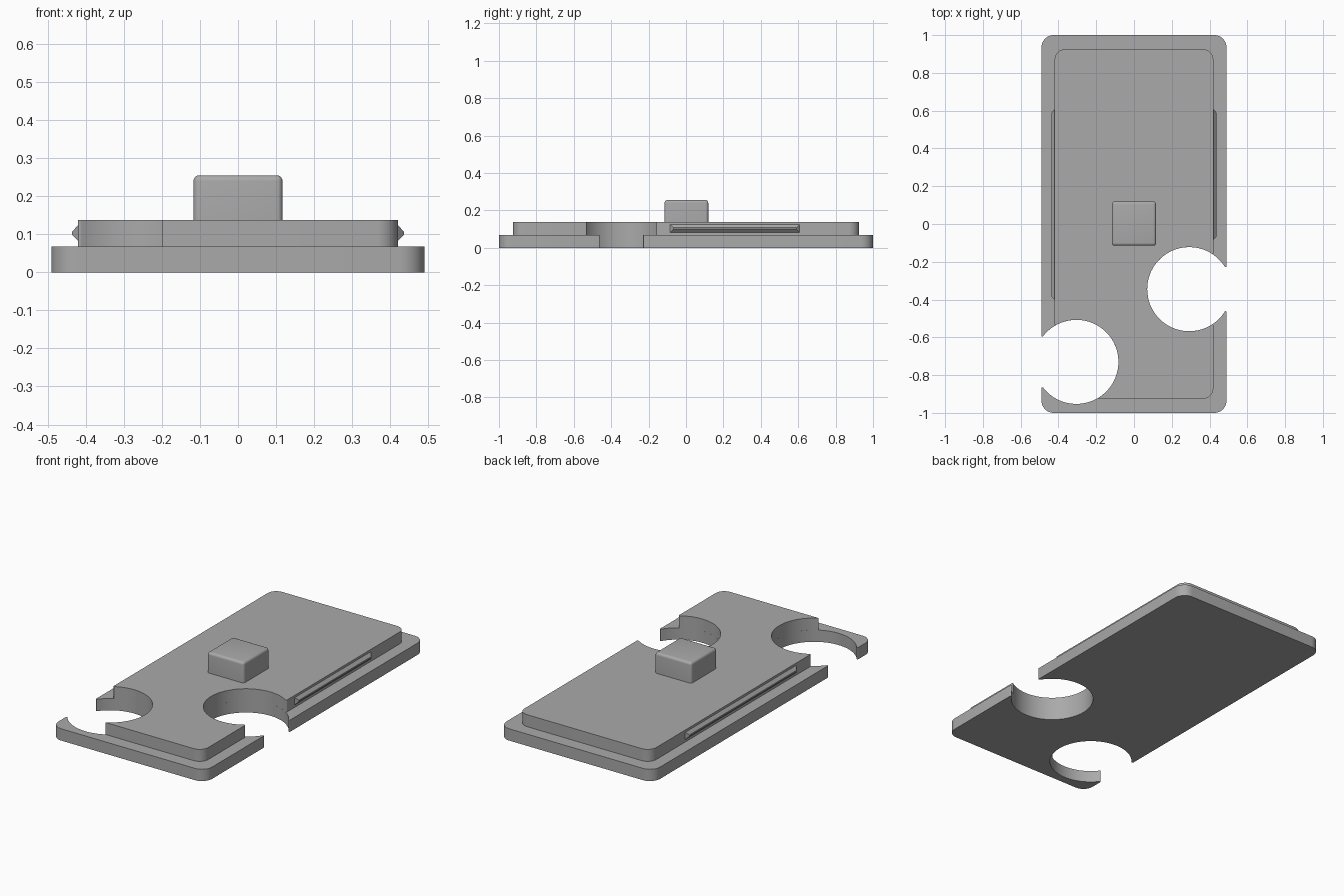
import bpy
import bmesh
from math import sin, cos, pi, sqrt, atan2, radians

cube = bpy.data.objects.get("Cube")
if cube:
    bpy.data.objects.remove(cube, do_unlink=True)

# One plain grey for every part
grey = bpy.data.materials.new("mid_grey")
grey.use_nodes = True
colour = (0.4, 0.4, 0.4, 1)
grey.diffuse_color = colour
grey.node_tree.nodes["Principled BSDF"].inputs["Base Color"].default_value = colour

HOLE_R = 0.2225
TIP_R = 0.005
# Side notches: centre x, centre y, side they open to
NOTCHES = [(0.2925, -0.345, 1), (-0.305, -0.73, -1)]


def activate(obj):
    bpy.ops.object.select_all(action='DESELECT')
    obj.select_set(True)
    bpy.context.view_layer.objects.active = obj


def make_object(name, bm):
    bmesh.ops.recalc_face_normals(bm, faces=bm.faces)
    mesh = bpy.data.meshes.new(name)
    bm.to_mesh(mesh)
    bm.free()
    mesh.materials.append(grey)
    obj = bpy.data.objects.new(name, mesh)
    bpy.context.collection.objects.link(obj)
    return obj


def prism(name, points, z0, z1):
    bm = bmesh.new()
    face = bm.faces.new([bm.verts.new((x, y, z0)) for x, y in points])
    top = bmesh.ops.extrude_face_region(bm, geom=[face])["geom"]
    bmesh.ops.translate(bm, vec=(0, 0, z1 - z0),
                        verts=[v for v in top if isinstance(v, bmesh.types.BMVert)])
    return make_object(name, bm)


def arc(cx, cy, r, a0, a1, n):
    return [(cx + r * cos(a0 + (a1 - a0) * i / n),
             cy + r * sin(a0 + (a1 - a0) * i / n)) for i in range(n + 1)]


def rounded_rect(hx, hy, r):
    points = []
    for k, (sx, sy) in enumerate([(1, 1), (-1, 1), (-1, -1), (1, -1)]):
        points += arc(sx * (hx - r), sy * (hy - r), r, k * pi / 2, (k + 1) * pi / 2, 12)
    return points


def notch_outline(cx, cy, side, wall):
    """Round hole opening through the wall, with small rounded tips."""
    fx = wall - TIP_R - abs(cx)
    fy = sqrt((HOLE_R + TIP_R) ** 2 - fx ** 2)
    a = atan2(fy, fx)
    tip = arc(fx, fy, TIP_R, 0, a - pi, 6)
    out = wall + 0.2 - abs(cx)
    points = [(out, fy)] + tip + arc(0, 0, HOLE_R, a, 2 * pi - a, 80)[1:-1]
    points += [(x, -y) for x, y in reversed(tip)] + [(out, -fy)]
    return [(cx + side * x, cy + y) for x, y in points]


def plate(name, hx, hy, r, z0, z1):
    obj = prism(name, rounded_rect(hx, hy, r), z0, z1)
    for cx, cy, side in NOTCHES:
        cutter = prism("notch_cutter", notch_outline(cx, cy, side, hx), z0 - 0.1, z1 + 0.1)
        cutter.hide_render = True
        mod = obj.modifiers.new("notch", 'BOOLEAN')
        mod.operation = 'DIFFERENCE'
        mod.solver = 'EXACT'
        mod.object = cutter
        activate(obj)
        bpy.ops.object.modifier_apply(modifier=mod.name)
        bpy.data.objects.remove(cutter, do_unlink=True)
    activate(obj)
    bpy.ops.object.shade_smooth_by_angle(angle=radians(30))
    return obj


# Stepped plates
plate("base_plate", 0.49, 1.0, 0.065, 0, 0.068)
plate("upper_plate", 0.42, 0.925, 0.055, 0.068, 0.137)

# Raised block with softened top and corners
bm = bmesh.new()
bmesh.ops.create_cube(bm, size=1)
bmesh.ops.scale(bm, vec=(0.234, 0.234, 0.12), verts=bm.verts)
bmesh.ops.translate(bm, vec=(0, 0.002, 0.195), verts=bm.verts)
soft = [e for e in bm.edges if max(v.co.z for v in e.verts) > 0.2]
bmesh.ops.bevel(bm, geom=soft, offset=0.015, segments=5, profile=0.5, affect='EDGES')
block = make_object("raised_block", bm)
activate(block)
bpy.ops.object.shade_smooth_by_angle(angle=radians(30))


# Tapered ribs along both sides
def rib(name, side, y0, y1):
    bm = bmesh.new()
    rings = []
    for x, inset in [(0.415, 0), (0.42, 0), (0.436, 0.017)]:
        a, b = y0 + inset, y1 - inset
        lo, hi = 0.082 + inset, 0.124 - inset
        rings.append([bm.verts.new((side * x, y, z))
                      for y, z in [(a, lo), (b, lo), (b, hi), (a, hi)]])
    for inner, outer in zip(rings, rings[1:]):
        for i in range(4):
            j = (i + 1) % 4
            bm.faces.new([inner[i], inner[j], outer[j], outer[i]])
    bm.faces.new(rings[0])
    bm.faces.new(rings[-1])
    make_object(name, bm)


rib("left_rib", 1, -0.085, 0.608)
rib("right_rib", -1, -0.402, 0.608)
